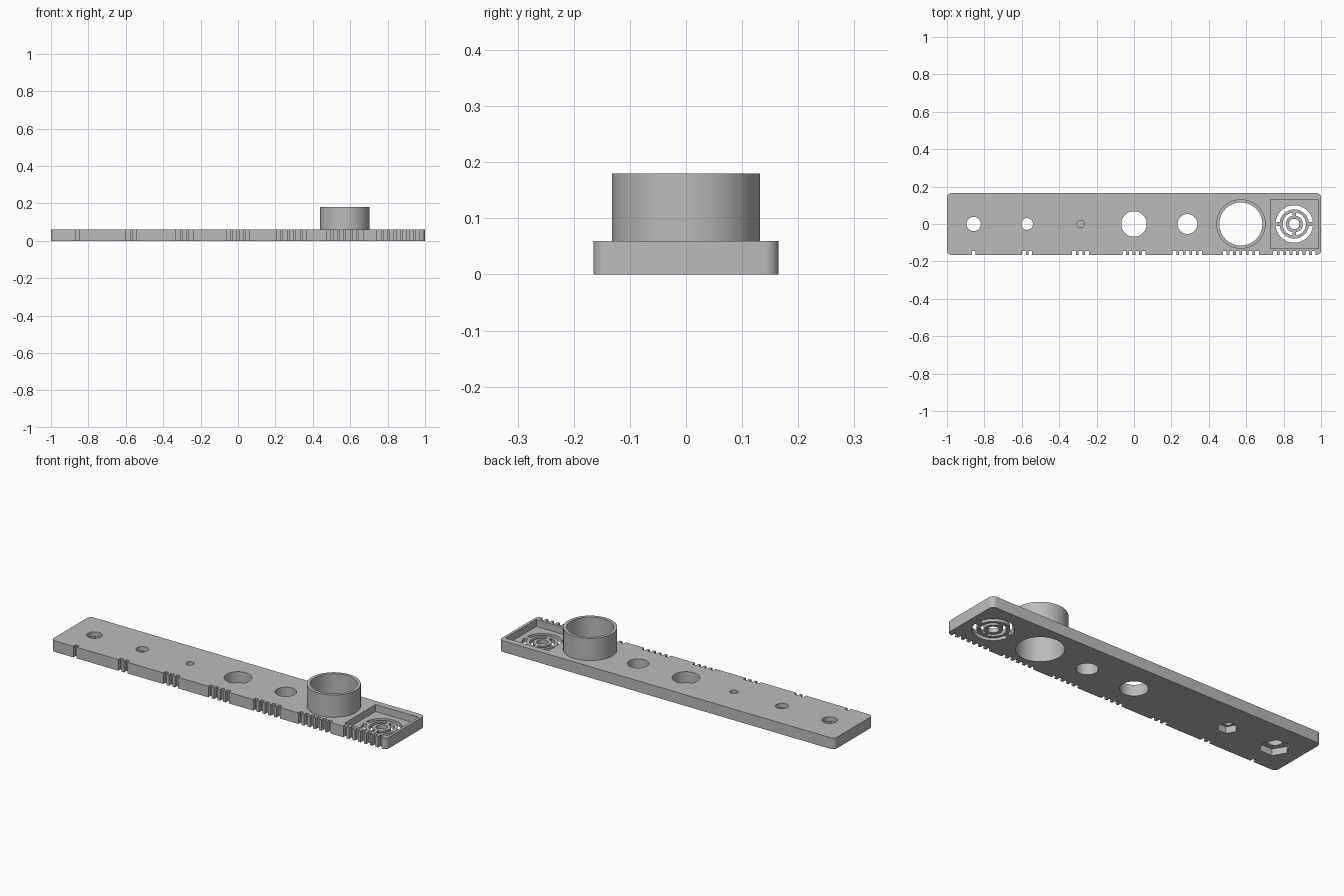
import bpy, bmesh, math

old = bpy.data.objects.get("Cube")
if old:
    bpy.data.objects.remove(old, do_unlink=True)

PITCH = 2 / 7
HALF_Y = 0.165
THICK = 0.06
FLOOR = 0.022          # thin floor under the square pocket
cells = [(i - 3) * PITCH for i in range(7)]

grey = bpy.data.materials.new("plain grey")
grey.use_nodes = True
grey.diffuse_color = (0.5, 0.5, 0.5, 1)
grey.node_tree.nodes["Principled BSDF"].inputs["Base Color"].default_value = (0.5, 0.5, 0.5, 1)


def prism(name, outline, z0, z1):
    """Extrude a closed outline from z0 up to z1."""
    bm = bmesh.new()
    face = bm.faces.new([bm.verts.new((x, y, z0)) for x, y in outline])
    top = bmesh.ops.extrude_face_region(bm, geom=[face])["geom"]
    bmesh.ops.translate(bm, vec=(0, 0, z1 - z0),
                        verts=[v for v in top if isinstance(v, bmesh.types.BMVert)])
    bmesh.ops.recalc_face_normals(bm, faces=bm.faces)
    mesh = bpy.data.meshes.new(name)
    bm.to_mesh(mesh)
    bm.free()
    mesh.materials.append(grey)
    obj = bpy.data.objects.new(name, mesh)
    bpy.context.collection.objects.link(obj)
    return obj


def arc(cx, cy, r, a0, a1, n):
    """Points along an arc, angles in degrees, both ends included."""
    angles = [math.radians(a0 + (a1 - a0) * i / n) for i in range(n + 1)]
    return [(cx + r * math.cos(a), cy + r * math.sin(a)) for a in angles]


def circle(cx, r, n=64, turn=0):
    return arc(cx, 0, r, turn, turn + 360, n)[:-1]


def box(x0, x1, y0, y1):
    return [(x0, y0), (x1, y0), (x1, y1), (x0, y1)]


def combine(target, tool, operation):
    """Apply a boolean and discard the tool."""
    mod = target.modifiers.new("boolean", 'BOOLEAN')
    mod.operation, mod.solver, mod.object = operation, 'EXACT', tool
    bpy.context.view_layer.objects.active = target
    bpy.ops.object.modifier_apply(modifier=mod.name)
    bpy.data.objects.remove(tool, do_unlink=True)


def cut(outline, z0=-0.1, z1=0.3):
    combine(plate, prism("cutter", outline, z0, z1), 'DIFFERENCE')


# Plate with rounded corners
R = 0.025
corners = []
for k, (sx, sy) in enumerate([(1, 1), (-1, 1), (-1, -1), (1, -1)]):
    corners += arc(sx * (1 - R), sy * (HALF_Y - R), R, 90 * k, 90 * k + 90, 8)
plate = prism("test_plate", corners, 0, THICK)

# Upright tube
combine(plate, prism("tube", circle(cells[5], 0.132, 96), 0.03, 0.18), 'UNION')

# Round through holes, including the tube bore
for i, r in [(0, 0.038), (1, 0.031), (3, 0.068), (4, 0.053), (5, 0.115)]:
    cut(circle(cells[i], r, 96 if i == 5 else 64))

# Blind hole in the top
cut(circle(cells[2], 0.02, 40), 0.015)

# Hexagonal nut pockets in the underside
for i, r in [(0, 0.074), (1, 0.05)]:
    cut(circle(cells[i], r, 6), -0.1, 0.035)

# Square pocket with slotted rings in its floor
cx = cells[6]
cut(box(cx - 0.128, cx + 0.128, -0.131, 0.131), FLOOR)
cut(circle(cx, 0.028, 40))
for inner, outer, first, bridge in [(0.078, 0.1, 0, 14), (0.045, 0.062, 90, 20)]:
    for side in (first, first + 180):
        a0, a1 = side + bridge / 2, side + 180 - bridge / 2
        cut(arc(cx, 0, outer, a0, a1, 32) + arc(cx, 0, inner, a1, a0, 32))

# Counting notches along the front edge, one more per cell
for i, x in enumerate(cells):
    for k in range(i + 1):
        nx = x + (k - i / 2) * 0.0345
        cut(box(nx - 0.01, nx + 0.01, -0.3, -HALF_Y + 0.02))

# Smooth round walls, sharp edges kept
bpy.ops.object.select_all(action='DESELECT')
plate.select_set(True)
bpy.context.view_layer.objects.active = plate
bpy.ops.object.shade_smooth_by_angle(angle=math.radians(30))
